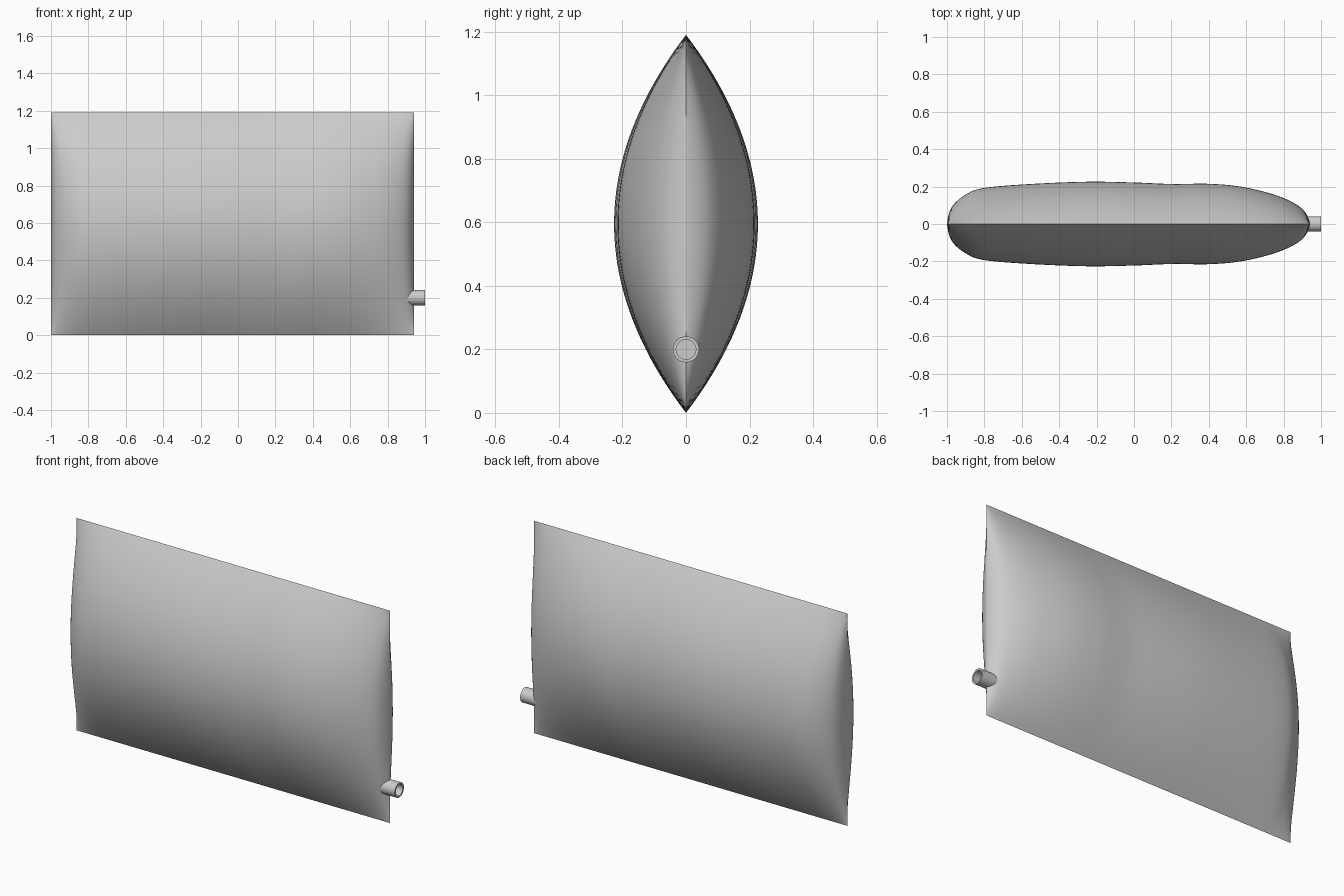
import bpy, bmesh, math
from mathutils import Vector

cube = bpy.data.objects.get("Cube")
if cube:
    bpy.data.objects.remove(cube, do_unlink=True)

HEIGHT = 1.19
ROWS = 48
STEPS = 6

grey = bpy.data.materials.new("light_grey")
grey.use_nodes = True
grey.diffuse_color = (0.6, 0.6, 0.6, 1)
grey.node_tree.nodes["Principled BSDF"].inputs["Base Color"].default_value = (0.6, 0.6, 0.6, 1)


def finish(name, bm, angle):
    bmesh.ops.recalc_face_normals(bm, faces=bm.faces)
    mesh = bpy.data.meshes.new(name)
    bm.to_mesh(mesh)
    bm.free()
    mesh.materials.append(grey)
    obj = bpy.data.objects.new(name, mesh)
    bpy.context.collection.objects.link(obj)
    bpy.ops.object.select_all(action="DESELECT")
    obj.select_set(True)
    bpy.context.view_layer.objects.active = obj
    bpy.ops.object.shade_smooth_by_angle(angle=math.radians(angle))
    return obj


def smooth_path(points):
    """Catmull-Rom curve through the points."""
    p = [Vector(q) for q in points]
    p = [Vector((p[0].x, -p[1].y))] + p + [Vector((p[-1].x, -p[-2].y))]
    out = []
    for a, b, c, d in zip(p, p[1:], p[2:], p[3:]):
        for i in range(STEPS):
            t = i / STEPS
            out.append(0.5 * (2 * b + (c - a) * t + (2 * a - 5 * b + 4 * c - d) * t ** 2
                              + (3 * b - a - 3 * c + d) * t ** 3))
    return out + [p[-2]]


# Inflated bag: half thickness along its length, bulging between the seams
outline = smooth_path([(-1, 0), (-0.975, 0.09), (-0.9, 0.157), (-0.8, 0.193), (-0.55, 0.214),
                       (-0.25, 0.226), (0, 0.222), (0.2, 0.214), (0.4, 0.215), (0.57, 0.2),
                       (0.73, 0.163), (0.84, 0.12), (0.91, 0.07), (0.942, 0)])
bm = bmesh.new()
for side in (-1, 1):
    grid = []
    for r in range(ROWS + 1):
        u = 2 * r / ROWS - 1
        grid.append([bm.verts.new((q.x, side * q.y * (1 - u * u), HEIGHT * r / ROWS))
                     for q in outline])
    for low, high in zip(grid, grid[1:]):
        for i in range(len(outline) - 1):
            bm.faces.new((low[i], low[i + 1], high[i + 1], high[i]))
bmesh.ops.remove_doubles(bm, verts=bm.verts, dist=0.0001)
finish("inflated_bag", bm, 40)

# Filler spout: a lathed tube with a recessed floor
SEGMENTS = 40
profile = [(0.88, 0.041), (1.0, 0.041), (1.0, 0.031), (0.948, 0.031)]
bm = bmesh.new()
rings = []
for x, radius in profile:
    rings.append([bm.verts.new((x, radius * math.cos(math.tau * k / SEGMENTS),
                                0.2 + radius * math.sin(math.tau * k / SEGMENTS)))
                  for k in range(SEGMENTS)])
for a, b in zip(rings, rings[1:]):
    for k in range(SEGMENTS):
        n = (k + 1) % SEGMENTS
        bm.faces.new((a[k], a[n], b[n], b[k]))
bm.faces.new(rings[0])
bm.faces.new(rings[-1])
finish("filler_spout", bm, 30)
